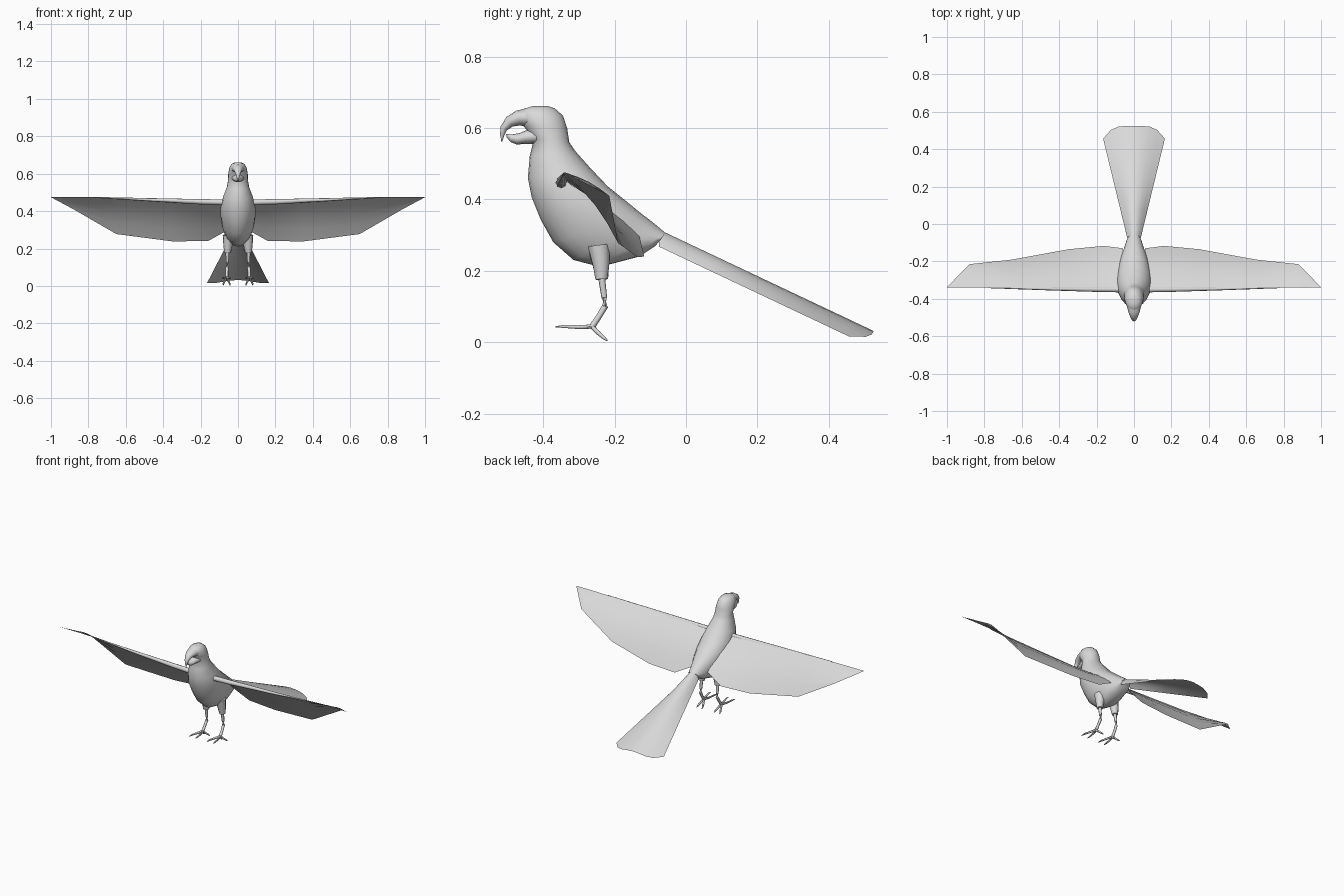
import bpy, bmesh, math
from mathutils import Vector

if "Cube" in bpy.data.objects:
    bpy.data.objects.remove(bpy.data.objects["Cube"])

mat = bpy.data.materials.new("plain grey")
mat.diffuse_color = (0.7, 0.7, 0.7, 1)
mat.use_nodes = True
mat.node_tree.nodes["Principled BSDF"].inputs["Base Color"].default_value = mat.diffuse_color


def finish(name, rings, closed=True, mirror=False, angle=40):
    """Skin a list of point rows into one object."""
    bm = bmesh.new()
    rows = [[bm.verts.new(p) for p in r] for r in rings]
    n = len(rows[0])
    for a, b in zip(rows, rows[1:]):
        for i in range(n if closed else n - 1):
            j = (i + 1) % n
            bm.faces.new((a[i], a[j], b[j], b[i]))
    if closed:
        bm.faces.new(rows[0][::-1])
        bm.faces.new(rows[-1])
    bmesh.ops.recalc_face_normals(bm, faces=bm.faces)
    if not closed and sum(f.normal.z for f in bm.faces) < 0:
        bmesh.ops.reverse_faces(bm, faces=bm.faces)
    me = bpy.data.meshes.new(name)
    bm.to_mesh(me)
    bm.free()
    me.materials.append(mat)
    ob = bpy.data.objects.new(name, me)
    bpy.context.collection.objects.link(ob)
    if mirror:
        ob.modifiers.new("Mirror", 'MIRROR')
    bpy.ops.object.select_all(action='DESELECT')
    ob.select_set(True)
    bpy.context.view_layer.objects.active = ob
    bpy.ops.object.shade_smooth_by_angle(angle=math.radians(angle))
    return ob


def loft(name, sections, n=20):
    """Sections: back y, z, front y, z, half width."""
    rings = []
    for y0, z0, y1, z1, w in sections:
        a, b = Vector((0, y0, z0)), Vector((0, y1, z1))
        c, h = (a + b) / 2, (a - b) / 2
        rings.append([c + h * math.cos(t) + Vector((w * math.sin(t), 0, 0))
                      for t in (2 * math.pi * i / n for i in range(n))])
    return finish(name, rings, angle=60)


def tube(name, path, n=8):
    """Path: x, y, z, radius; mirrored to the other side."""
    pts = [Vector(p[:3]) for p in path]
    rings = []
    for i, p in enumerate(path):
        d = pts[min(i + 1, len(pts) - 1)] - pts[max(i - 1, 0)]
        q = d.to_track_quat('Z', 'Y')
        rings.append([pts[i] + q @ Vector((p[3] * math.cos(t), p[3] * math.sin(t), 0))
                      for t in (2 * math.pi * k / n for k in range(n))])
    return finish(name, rings, mirror=True, angle=60)


# Head and body
loft("body", [
    (-.385, .661, -.430, .661, .015),
    (-.368, .655, -.457, .653, .032),
    (-.345, .635, -.470, .635, .045),
    (-.333, .600, -.455, .605, .052),
    (-.327, .560, -.426, .570, .053),
    (-.310, .535, -.438, .520, .060),
    (-.270, .490, -.443, .460, .080),
    (-.220, .437, -.432, .405, .093),
    (-.170, .397, -.408, .345, .093),
    (-.130, .364, -.372, .280, .086),
    (-.100, .341, -.315, .230, .072),
    (-.080, .325, -.240, .211, .058),
    (-.065, .312, -.130, .240, .042),
    (-.058, .305, -.085, .270, .032)])

# Hooked upper beak and lower beak
loft("upper_beak", [
    (-.430, .657, -.430, .600, .040),
    (-.475, .649, -.465, .607, .030),
    (-.503, .631, -.486, .604, .021),
    (-.519, .605, -.502, .593, .013),
    (-.521, .582, -.510, .577, .007),
    (-.517, .561, -.515, .561, .001)], 12)
loft("lower_beak", [
    (-.415, .600, -.420, .556, .034),
    (-.445, .595, -.450, .555, .028),
    (-.468, .585, -.475, .554, .020),
    (-.488, .582, -.492, .561, .012),
    (-.504, .583, -.503, .575, .004)], 12)

# Wings: leading edge x, y, z then trailing edge x, y, z
wing = []
for x0, y0, z0, x1, y1, z1 in [
        (.05, -.340, .452, .06, -.130, .295),
        (.16, -.340, .456, .16, -.117, .240),
        (.35, -.340, .461, .35, -.135, .238),
        (.65, -.340, .472, .65, -.190, .277),
        (.88, -.340, .476, .88, -.215, .410),
        (1.0, -.340, .476, 1.0, -.338, .474)]:
    a, b = Vector((x0, y0, z0)), Vector((x1, y1, z1))
    bulge = Vector((0, .04, .04)) * (a - b).length
    wing.append([a.lerp(b, t) + bulge * math.sin(math.pi * t)
                 for t in (0, .25, .5, .75, 1)])
finish("wing", wing, closed=False, mirror=True)
tube("wing_arm", [(.04, -.350, .446, .016), (.20, -.349, .450, .014),
                  (.45, -.346, .460, .009), (.78, -.341, .474, .002)])

# Long arched tail fan
tail = []
for s in (0, .25, .5, .75, 1):
    row = []
    for i in range(-4, 5):
        u = i / 4
        end = .525 - .069 * abs(u) ** 4
        y = -.075 + (end + .075) * s
        row.append((u * (.036 + .129 * s), y,
                    .308 - .4724 * (y + .06) - .048 * u * u))
    tail.append(row)
finish("tail", tail, closed=False)

# Feathered thighs, shanks and toes
tube("thigh", [(.05, -.245, .27, .032), (.054, -.238, .215, .024),
               (.056, -.236, .176, .018)], 10)
tube("shank", [(.056, -.237, .185, .010), (.057, -.229, .125, .008),
               (.058, -.227, .100, .009), (.060, -.245, .070, .008),
               (.061, -.264, .042, .009)])
for k, side in (("inner", -1), ("outer", 1)):
    x = .061
    tube("front_toe_" + k, [(x, -.258, .044, .007), (x + .012 * side, -.30, .042, .006),
                            (x + .020 * side, -.340, .044, .005),
                            (x + .022 * side, -.365, .043, .002)], 6)
    tube("back_toe_" + k, [(x, -.266, .046, .007), (x + .010 * side, -.246, .026, .006),
                           (x + .017 * side, -.230, .012, .005),
                           (x + .018 * side, -.220, .004, .002)], 6)
